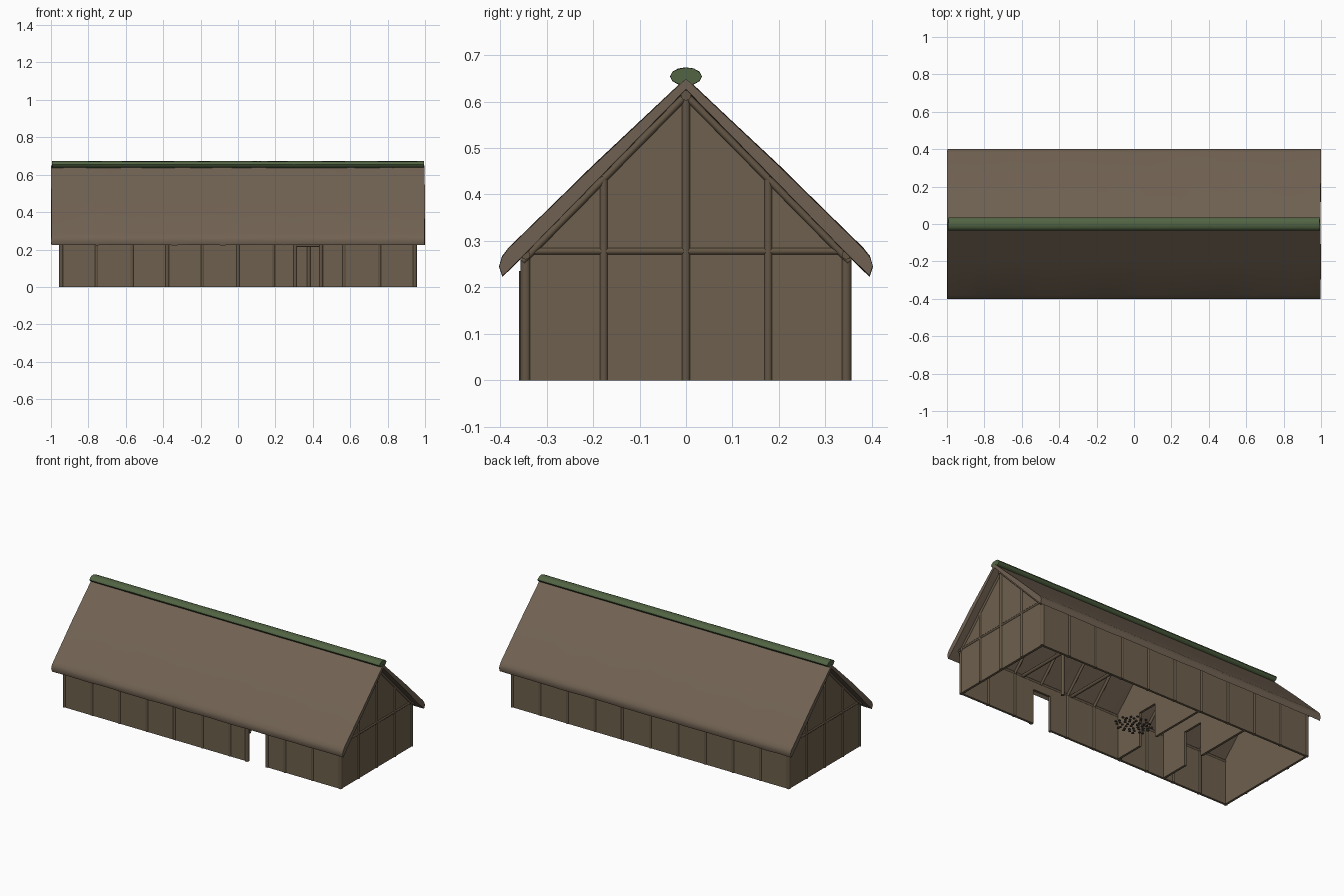
import bpy, bmesh, math, random
from mathutils import Vector

random.seed(4)
if "Cube" in bpy.data.objects:
    bpy.data.objects.remove(bpy.data.objects["Cube"])


def material(name, rgb):
    m = bpy.data.materials.new(name)
    m.use_nodes = True
    m.diffuse_color = (*rgb, 1)
    bsdf = m.node_tree.nodes["Principled BSDF"]
    bsdf.inputs["Base Color"].default_value = (*rgb, 1)
    bsdf.inputs["Roughness"].default_value = 0.9
    return m


THATCH = material("thatch_brown", (0.165, 0.123, 0.086))
DAUB = material("wall_brown", (0.155, 0.117, 0.074))
TIMBER = material("timber_brown", (0.125, 0.092, 0.059))
TURF = material("turf_green", (0.084, 0.127, 0.056))
STONE = material("hearth_stone", (0.08, 0.07, 0.06))


def finish(name, bm, mat, smooth=False):
    bmesh.ops.recalc_face_normals(bm, faces=bm.faces)
    me = bpy.data.meshes.new(name)
    bm.to_mesh(me)
    bm.free()
    me.materials.append(mat)
    ob = bpy.data.objects.new(name, me)
    bpy.context.collection.objects.link(ob)
    if smooth:
        bpy.ops.object.select_all(action='DESELECT')
        ob.select_set(True)
        bpy.context.view_layer.objects.active = ob
        bpy.ops.object.shade_smooth_by_angle(angle=math.radians(40))
    return ob


def sweep(name, profile, xs, mat, jitter=0, smooth=False):
    """Run a closed y-z profile along the x stations, with a little unevenness."""
    bm = bmesh.new()
    rings = []
    for i, x in enumerate(xs):
        end = i in (0, len(xs) - 1)
        ring = []
        for y, z in profile:
            dx = -math.copysign(random.uniform(0, 2 * jitter), x) if end else 0
            dz = random.uniform(-jitter, jitter)
            ring.append(bm.verts.new((x + dx, y, z + dz)))
        rings.append(ring)
    n = len(profile)
    for a, b in zip(rings, rings[1:]):
        for k in range(n):
            bm.faces.new((a[k], a[(k + 1) % n], b[(k + 1) % n], b[k]))
    bm.faces.new(rings[0])
    bm.faces.new(rings[-1])
    return finish(name, bm, mat, smooth)


def box(name, x0, x1, y0, y1, z0, z1, mat):
    return sweep(name, [(y0, z0), (y1, z0), (y1, z1), (y0, z1)], [x0, x1], mat)


def log(name, a, b, r=0.01):
    """Round pole between two points."""
    a, b = Vector(a), Vector(b)
    bm = bmesh.new()
    bmesh.ops.create_cone(bm, cap_ends=True, segments=10, radius1=r, radius2=r,
                          depth=(b - a).length)
    ob = finish(name, bm, TIMBER, True)
    ob.location = (a + b) / 2
    ob.rotation_euler = (b - a).to_track_quat('Z', 'Y').to_euler()
    return ob


def under_roof(y):
    return 0.625 - 1.02 * abs(y)


def stations(half, count):
    return [half * (2 * i / count - 1) for i in range(count + 1)]


END, SIDE, PLATE = 0.945, 0.345, 0.27
DOOR = (0.315, 0.435, 0.215)

# Thatched roof with rounded eaves
outer = [(0, 0.65), (0.2, 0.462), (0.382, 0.284), (0.396, 0.266), (0.402, 0.245),
         (0.395, 0.224)]
inner = [(0.35, under_roof(0.35)), (0, 0.625)]
half = outer + inner
profile = half + [(-y, z) for y, z in reversed(half[1:-1])]
sweep("thatched_roof", profile, stations(1.0, 24), THATCH, 0.0016, True)

# Turf ridge
ridge = [(0.034 * math.cos(t * math.tau / 12), 0.654 + 0.019 * math.sin(t * math.tau / 12))
         for t in range(12)]
sweep("turf_ridge", ridge, stations(0.994, 20), TURF, 0.0008, True)

# Long walls, the front one with a doorway
T = 0.007
box("back_wall", -END, END, SIDE - T, SIDE + T, 0, PLATE, DAUB)
box("front_wall_right", -END, DOOR[0], -SIDE - T, -SIDE + T, 0, PLATE, DAUB)
box("front_wall_left", DOOR[1], END, -SIDE - T, -SIDE + T, 0, PLATE, DAUB)
box("front_wall_over_door", DOOR[0], DOOR[1], -SIDE - T, -SIDE + T, DOOR[2], PLATE, DAUB)

# Gable ends and inner partitions
top = [(SIDE, 0), (SIDE, under_roof(SIDE)), (0, 0.622), (-SIDE, under_roof(SIDE)), (-SIDE, 0)]
notch = [(-0.155, 0), (-0.155, 0.21), (-0.02, 0.21), (-0.02, 0)]
for x, label in ((END, "left"), (-END, "right")):
    sweep("gable_wall_" + label, top, [x - T, x + T], DAUB)
for x, label in ((-0.175, "hall"), (-0.5, "store")):
    sweep("partition_" + label, top + notch, [x - T, x + T], DAUB)

# Wall posts and rafters along both sides
for i, x in enumerate(stations(END, 10)):
    for s in (-1, 1):
        in_door = s < 0 and DOOR[0] < x < DOOR[1]
        if not in_door:
            log("wall_post", (x, s * SIDE, 0), (x, s * SIDE, PLATE), 0.0115)
        rx = math.copysign(END + 0.006, x) if i in (0, 10) else x
        log("rafter", (rx, 0, 0.613), (rx, s * 0.352, under_roof(0.352) - 0.010), 0.008)

# Door frame
for x in (DOOR[0] - 0.009, DOOR[1] + 0.009):
    log("door_post", (x, -SIDE - 0.003, 0), (x, -SIDE - 0.003, 0.235), 0.011)
log("door_lintel", (DOOR[0] - 0.015, -SIDE - 0.003, 0.222),
    (DOOR[1] + 0.015, -SIDE - 0.003, 0.222), 0.008)

# Gable framing
for s in (-1, 1):
    x = s * (END + 0.004)
    for y in (-0.177, 0, 0.177):
        log("gable_post", (x, y, 0), (x, y, under_roof(y) - 0.006), 0.0095)
    log("gable_beam", (x, -SIDE, 0.278), (x, SIDE, 0.278), 0.008)

# Ridge pole and wall plates
log("ridge_pole", (-0.962, 0, 0.613), (0.962, 0, 0.613), 0.011)
for s in (-1, 1):
    log("wall_plate", (-0.962, s * SIDE, PLATE), (0.962, s * SIDE, PLATE), 0.010)

# Tie beams and the standing post inside
for x in (0.51, 0.16):
    log("tie_beam", (x, -SIDE, 0.272), (x, SIDE, 0.272), 0.010)
log("king_post", (0.51, 0, 0), (0.51, 0, 0.613), 0.010)

# Hearth of scattered flat stones
bm = bmesh.new()
for i in range(48):
    radius = math.sqrt((i + 0.5) / 48)
    angle = i * 2.4 + random.uniform(-0.1, 0.1)
    made = bmesh.ops.create_cone(bm, cap_ends=True, segments=6, radius1=0.009,
                                 radius2=0.006, depth=0.007)
    bmesh.ops.translate(bm, verts=made["verts"], vec=(
        0.11 * radius * math.cos(angle), 0.092 * radius * math.sin(angle), 0.0035))
finish("hearth_stones", bm, STONE)
